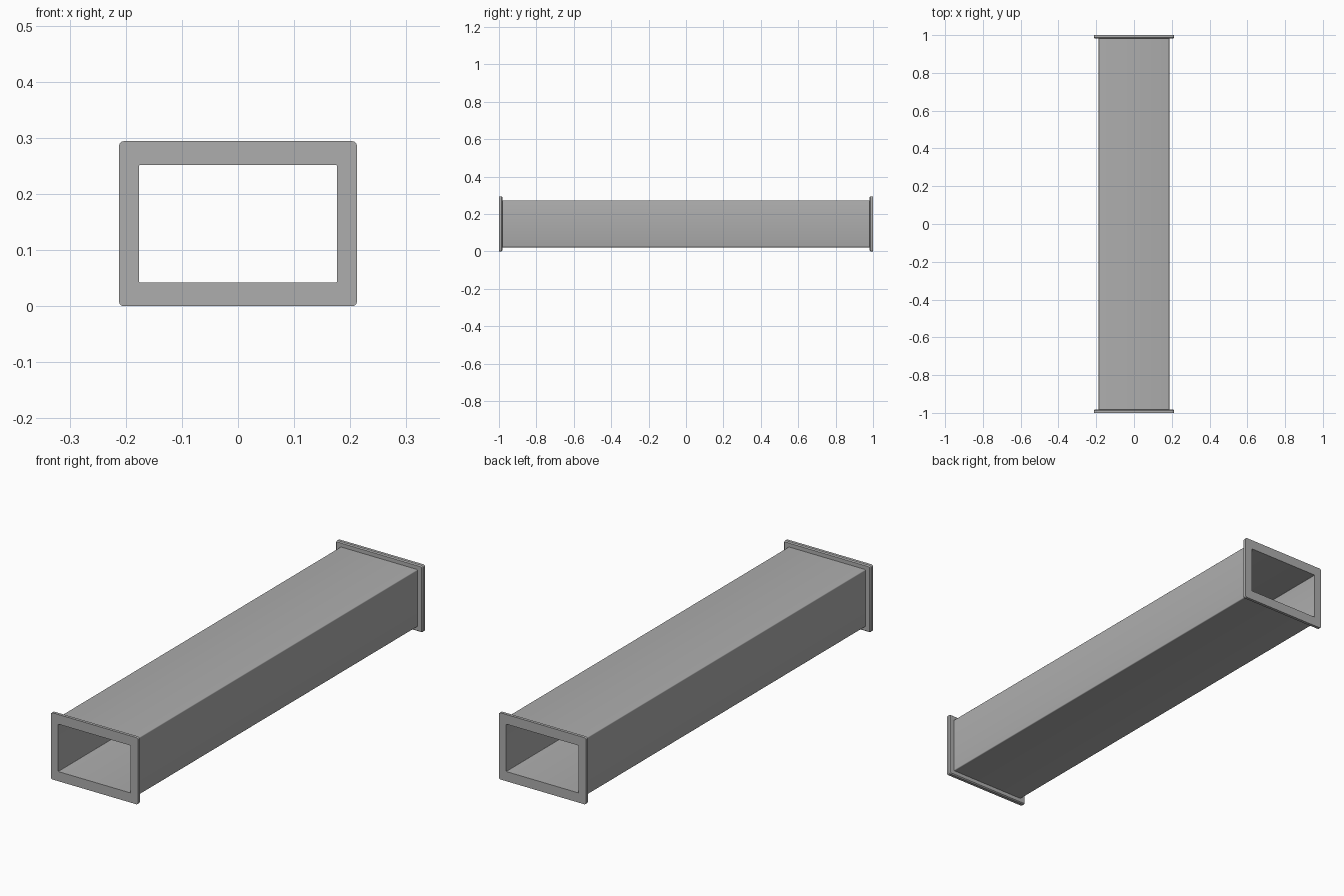
import bpy, bmesh
from math import cos, sin, pi

if "Cube" in bpy.data.objects:
    bpy.data.objects.remove(bpy.data.objects["Cube"])

CZ = 0.147      # height of the duct axis
SEG = 3         # segments per rounded corner

# dark sheet metal
metal = bpy.data.materials.new("dark_metal")
metal.diffuse_color = (0.42, 0.42, 0.42, 1)
metal.use_nodes = True
metal.node_tree.nodes["Principled BSDF"].inputs["Base Color"].default_value = metal.diffuse_color


def ring(bm, hw, hh, r, y):
    """Rounded rectangle in the XZ plane at depth y."""
    verts = []
    for k, (sx, sz) in enumerate([(1, 1), (-1, 1), (-1, -1), (1, -1)]):
        for i in range(SEG + 1):
            a = (k + i / SEG) * pi / 2
            verts.append(bm.verts.new((sx * (hw - r) + r * cos(a), y,
                                       CZ + sz * (hh - r) + r * sin(a))))
    return verts


def loft(name, sections):
    """Join successive rounded rectangles with quads into a closed loop."""
    bm = bmesh.new()
    rings = [ring(bm, *s) for s in sections]
    for a, b in zip(rings, rings[1:] + rings[:1]):
        n = len(a)
        for i in range(n):
            j = (i + 1) % n
            bm.faces.new((a[i], a[j], b[j], b[i]))
    bmesh.ops.recalc_face_normals(bm, faces=bm.faces)
    me = bpy.data.meshes.new(name)
    bm.to_mesh(me)
    bm.free()
    me.materials.append(metal)
    ob = bpy.data.objects.new(name, me)
    bpy.context.collection.objects.link(ob)
    bpy.ops.object.select_all(action='DESELECT')
    ob.select_set(True)
    bpy.context.view_layer.objects.active = ob
    bpy.ops.object.shade_smooth_by_angle(angle=pi / 5)


# half width, half height, corner radius
INNER = (0.1765, 0.1045, 0.002)
OUTER = (0.188, 0.126, 0.004)
PLATE = (0.212, 0.147, 0.008)
RIM = (0.208, 0.143, 0.005)

# hollow duct body between the two flanges
Y = 0.982
loft("duct_body", [(*OUTER, -Y), (*OUTER, Y), (*INNER, Y), (*INNER, -Y)])

# end flanges with a bevelled rear rim
for name, s in (("front_flange", -1), ("back_flange", 1)):
    loft(name, [(*INNER, s), (*PLATE, s), (*PLATE, s * 0.987),
                (*RIM, s * Y), (*INNER, s * Y)])
